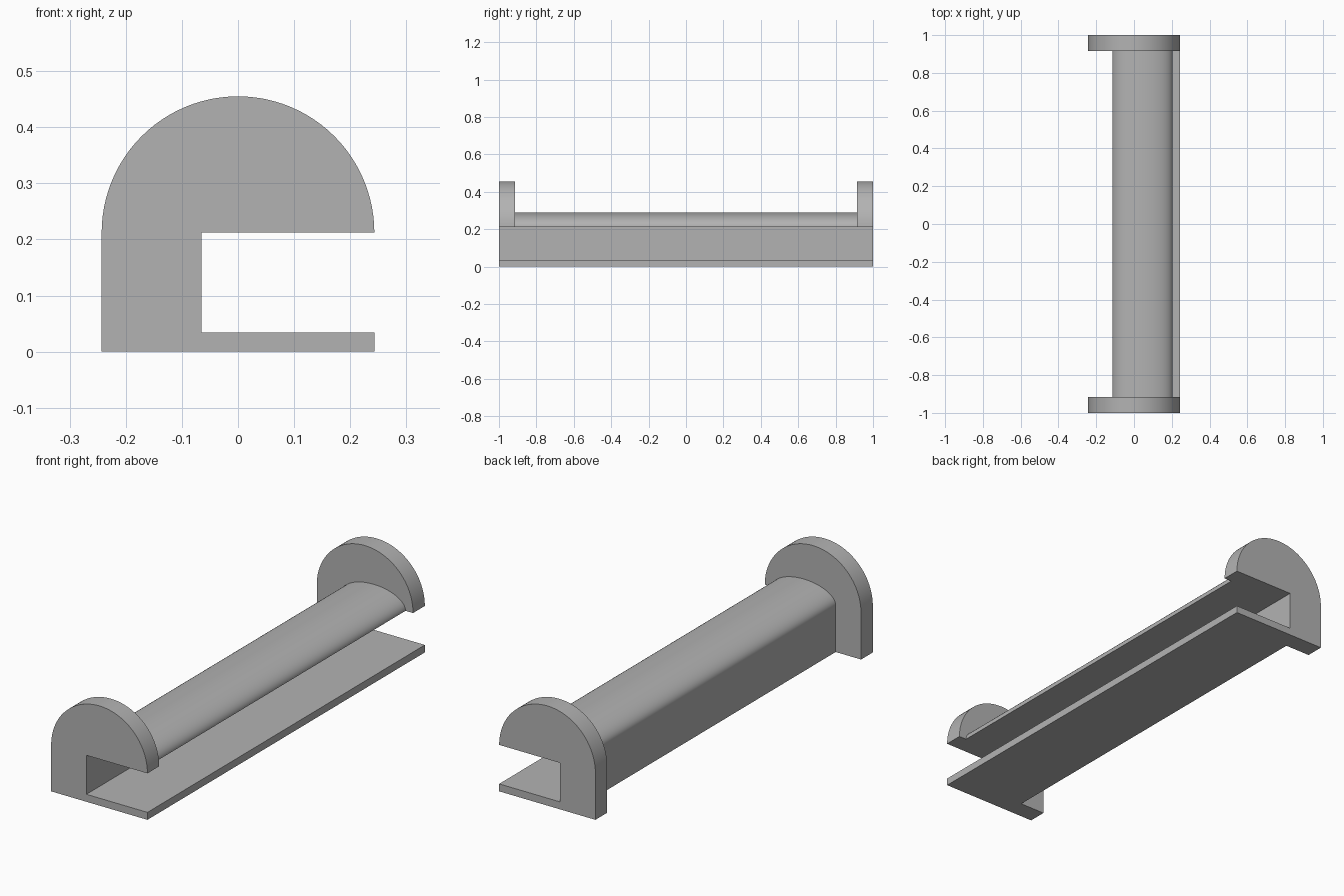
import bpy, math

cube = bpy.data.objects.get("Cube")
if cube:
    bpy.data.objects.remove(cube, do_unlink=True)

# Single plain grey finish
grey = bpy.data.materials.new("matte grey")
grey.use_nodes = True
colour = (0.45, 0.45, 0.45, 1)
grey.diffuse_color = colour
grey.node_tree.nodes["Principled BSDF"].inputs["Base Color"].default_value = colour

SHELF_TOP, LIP, WALL = 0.034, 0.212, -0.065


def c_profile(left, right, top, shelf_right, segments=48):
    """Arched C-shaped section: back wall, domed lip and flat shelf."""
    cx, rx, rz = (left + right) / 2, (right - left) / 2, top - LIP
    arch = [(cx + rx * math.cos(math.pi * i / segments),
             LIP + rz * math.sin(math.pi * i / segments))
            for i in range(segments + 1)]
    return arch + [(left, 0), (shelf_right, 0), (shelf_right, SHELF_TOP),
                   (WALL, SHELF_TOP), (WALL, LIP)]


def extrude(name, profile, y0, y1):
    """Sweep an x-z section along y."""
    n = len(profile)
    verts = [(x, y, z) for y in (y0, y1) for x, z in profile]
    faces = [tuple(range(n)), tuple(reversed(range(n, 2 * n)))]
    faces += [(i, i + n, (i + 1) % n + n, (i + 1) % n) for i in range(n)]
    mesh = bpy.data.meshes.new(name)
    mesh.from_pydata(verts, [], faces)
    mesh.materials.append(grey)
    obj = bpy.data.objects.new(name, mesh)
    bpy.context.collection.objects.link(obj)
    # Consistent outward normals
    import bmesh
    bm = bmesh.new()
    bm.from_mesh(mesh)
    bmesh.ops.recalc_face_normals(bm, faces=bm.faces)
    bm.to_mesh(mesh)
    bm.free()
    bpy.ops.object.select_all(action='DESELECT')
    obj.select_set(True)
    bpy.context.view_layer.objects.active = obj
    bpy.ops.object.shade_smooth_by_angle(angle=math.radians(30))
    return obj


# Long channel between the two end plates
extrude("channel_body", c_profile(-0.115, 0.205, 0.29, 0.243), -0.915, 0.915)

# Taller arched end plates
end_section = c_profile(-0.243, 0.243, 0.455, 0.243)
extrude("front_end_plate", end_section, -1, -0.915)
extrude("back_end_plate", end_section, 0.915, 1)
